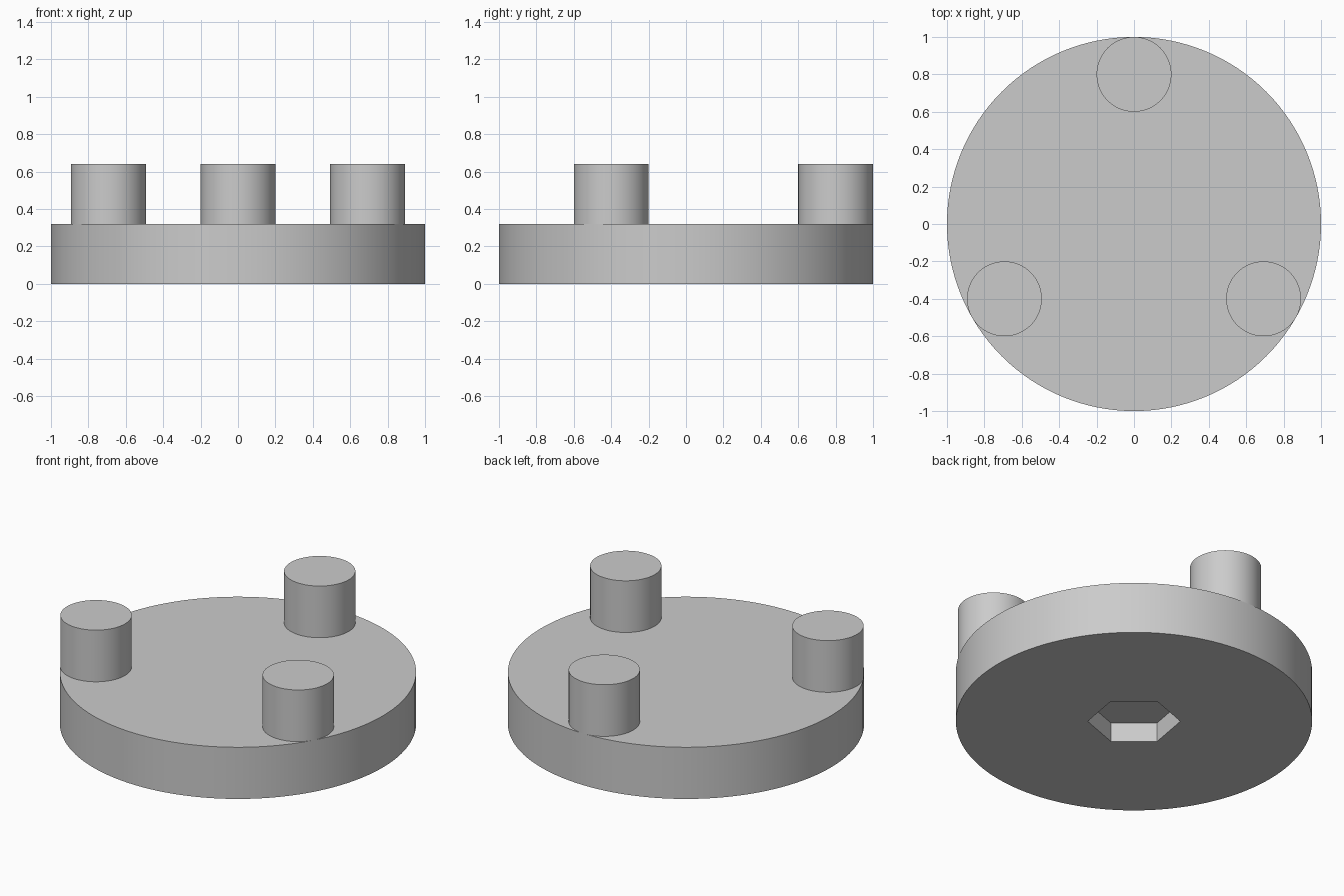
import bpy
from math import radians, sin, cos

cube = bpy.data.objects.get("Cube")
if cube:
    bpy.data.objects.remove(cube, do_unlink=True)

# Single flat grey
grey = bpy.data.materials.new("plain_grey")
grey.use_nodes = True
colour = (0.6, 0.6, 0.6, 1)
grey.diffuse_color = colour
grey.node_tree.nodes["Principled BSDF"].inputs["Base Color"].default_value = colour

DISC_HEIGHT = 0.32
PEG_RING = 0.8
PEG_RADIUS = 0.2
SOCKET_RADIUS = 0.26
SOCKET_DEPTH = 0.12


def cylinder(name, radius, bottom, top, x=0, y=0, sides=96, turn=0):
    bpy.ops.mesh.primitive_cylinder_add(
        vertices=sides, radius=radius, depth=top - bottom,
        location=(x, y, (bottom + top) / 2), rotation=(0, 0, turn))
    ob = bpy.context.object
    ob.name = name
    ob.data.materials.append(grey)
    return ob


def smooth(ob):
    bpy.ops.object.select_all(action='DESELECT')
    ob.select_set(True)
    bpy.context.view_layer.objects.active = ob
    bpy.ops.object.shade_smooth_by_angle(angle=radians(30))


# Hexagonal socket cutter; a cylinder's first corner points along +y
cutter = cylinder("socket_cutter", SOCKET_RADIUS, -0.2, SOCKET_DEPTH,
                  sides=6, turn=radians(-10))
cutter.hide_render = True

# Base disc with the socket cut into its underside
disc = cylinder("base_disc", 1, 0, DISC_HEIGHT, sides=128)
cut = disc.modifiers.new("socket", 'BOOLEAN')
cut.operation = 'DIFFERENCE'
cut.solver = 'EXACT'
cut.object = cutter
bpy.ops.object.modifier_apply(modifier=cut.name)
bpy.data.objects.remove(cutter, do_unlink=True)
smooth(disc)

# Three pegs, evenly spaced and touching the rim
for name, degrees in (("back_peg", 90), ("right_peg", 210), ("left_peg", 330)):
    a = radians(degrees)
    smooth(cylinder(name, PEG_RADIUS, DISC_HEIGHT, 2 * DISC_HEIGHT,
                    PEG_RING * cos(a), PEG_RING * sin(a)))
